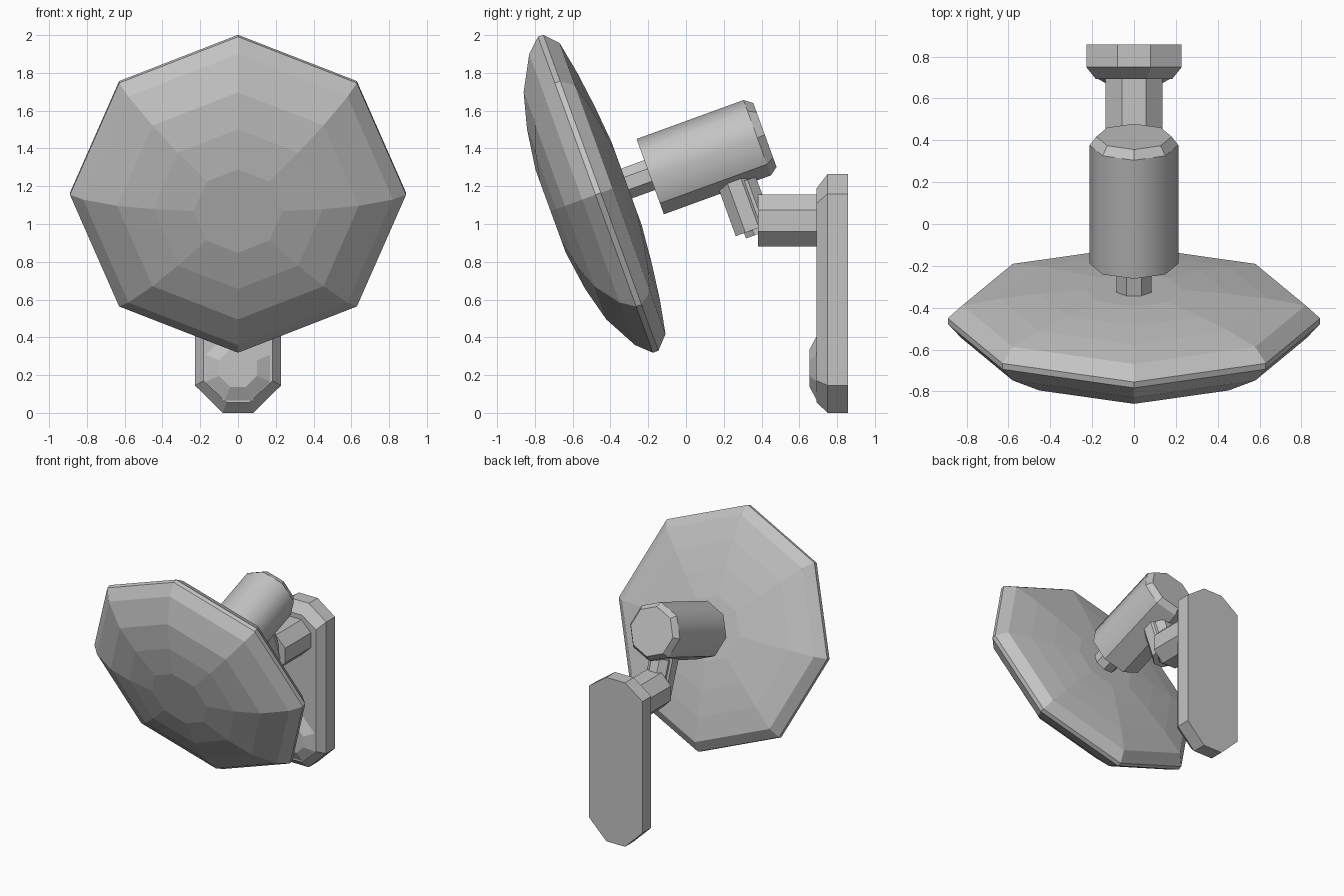
import bpy, bmesh, math
from mathutils import Matrix, Vector

if "Cube" in bpy.data.objects:
    bpy.data.objects.remove(bpy.data.objects["Cube"])

grey = bpy.data.materials.new("plain grey")
grey.use_nodes = True
GREY = (0.55, 0.55, 0.55, 1)
grey.diffuse_color = GREY
grey.node_tree.nodes["Principled BSDF"].inputs["Base Color"].default_value = GREY

# Tilted frame of the dish: local y runs up the dish, local z runs backwards
T = math.radians(20)
C, S = math.cos(T), math.sin(T)
TILT = Matrix(((-1, 0, 0, 0), (0, -S, C, -0.465), (0, C, S, 1.16), (0, 0, 0, 1)))


def octagon(r, flat=False):
    """Eight points; with flat=True r is the distance to the sides."""
    start = math.pi / 8 if flat else 0
    r = r / math.cos(math.pi / 8) if flat else r
    return [(r * math.cos(start + i * math.pi / 4),
             r * math.sin(start + i * math.pi / 4)) for i in range(8)]


def loft(name, sections, matrix, smooth_rule=None):
    """Join (outline, depth) sections along local z into a closed solid."""
    bm = bmesh.new()
    rings = [[bm.verts.new((x, y, z)) for x, y in pts] for pts, z in sections]
    n = len(rings[0])
    for a, b in zip(rings, rings[1:]):
        for i in range(n):
            j = (i + 1) % n
            bm.faces.new((a[i], a[j], b[j], b[i]))
    bm.faces.new(rings[0][::-1])
    bm.faces.new(rings[-1])
    bmesh.ops.recalc_face_normals(bm, faces=bm.faces)
    if smooth_rule:
        for f in bm.faces:
            f.smooth = smooth_rule(f.normal)
    bm.transform(matrix)
    bmesh.ops.recalc_face_normals(bm, faces=bm.faces)
    mesh = bpy.data.meshes.new(name)
    bm.to_mesh(mesh)
    bm.free()
    mesh.materials.append(grey)
    ob = bpy.data.objects.new(name, mesh)
    bpy.context.collection.objects.link(ob)
    return ob


# Dish: domed front, thin rim, shallower back
dish = [(0.235, -0.268), (0.45, -0.237), (0.64, -0.187), (0.82, -0.09),
        (0.89, -0.015), (0.89, 0.015), (0.82, 0.081), (0.64, 0.115),
        (0.45, 0.14), (0.235, 0.16)]
loft("dish", [(octagon(r), z) for r, z in dish], TILT)

# Rod between dish and motor housing
loft("dish_rod", [(octagon(0.084, True), z) for z in (0.1, 0.35)], TILT)

# Motor housing: rounded upper sides, flat underside, chamfered rear
loft("motor_housing",
     [(octagon(r), z) for r, z in ((0.212, 0.29), (0.212, 0.893), (0.18, 0.936))],
     TILT @ Matrix.Translation((0, -0.009, 0)),
     lambda n: abs(n.z) < 0.1 and n.y > -0.5)

# Neck below the housing, running along the dish's up direction
NECK = TILT @ Matrix.Translation((0, 0, 0.70)) @ Matrix.Rotation(-math.pi / 2, 4, "X")
loft("neck", [(octagon(0.092, True), z) for z in (-0.46, -0.12)], NECK)
loft("elbow", [(octagon(0.08, True), z) for z in (-0.49, -0.2)],
     NECK @ Matrix.Translation((0, -0.035, 0)))

# Upright frame for wall parts: local z runs along world y
WALL = Matrix(((-1, 0, 0, 0), (0, 0, 1, 0), (0, 1, 0, 0), (0, 0, 0, 1)))

# Horizontal arm from the wall plate
loft("wall_arm", [(octagon(0.137, True), z) for z in (0.38, 0.72)],
     WALL @ Matrix.Translation((0, 1.018, 0)))


# Wall plate with cut corners and a chamfered front edge
def plate(w, low, high, half, cut_low, cut_high):
    right = [(half, low), (w, low + cut_low), (w, high - cut_high), (half, high)]
    return right + [(-x, z) for x, z in reversed(right)]


back = plate(0.228, 0, 1.265, 0.08, 0.145, 0.105)
front = plate(0.182, 0.055, 1.19, 0.06, 0.115, 0.08)
loft("wall_plate", [(front, 0.692), (back, 0.75), (back, 0.857)], WALL)

# Raised octagonal boss low on the plate
loft("plate_boss", [(octagon(0.1, True), 0.655), (octagon(0.174, True), 0.694)],
     WALL @ Matrix.Translation((0, 0.237, 0)))
